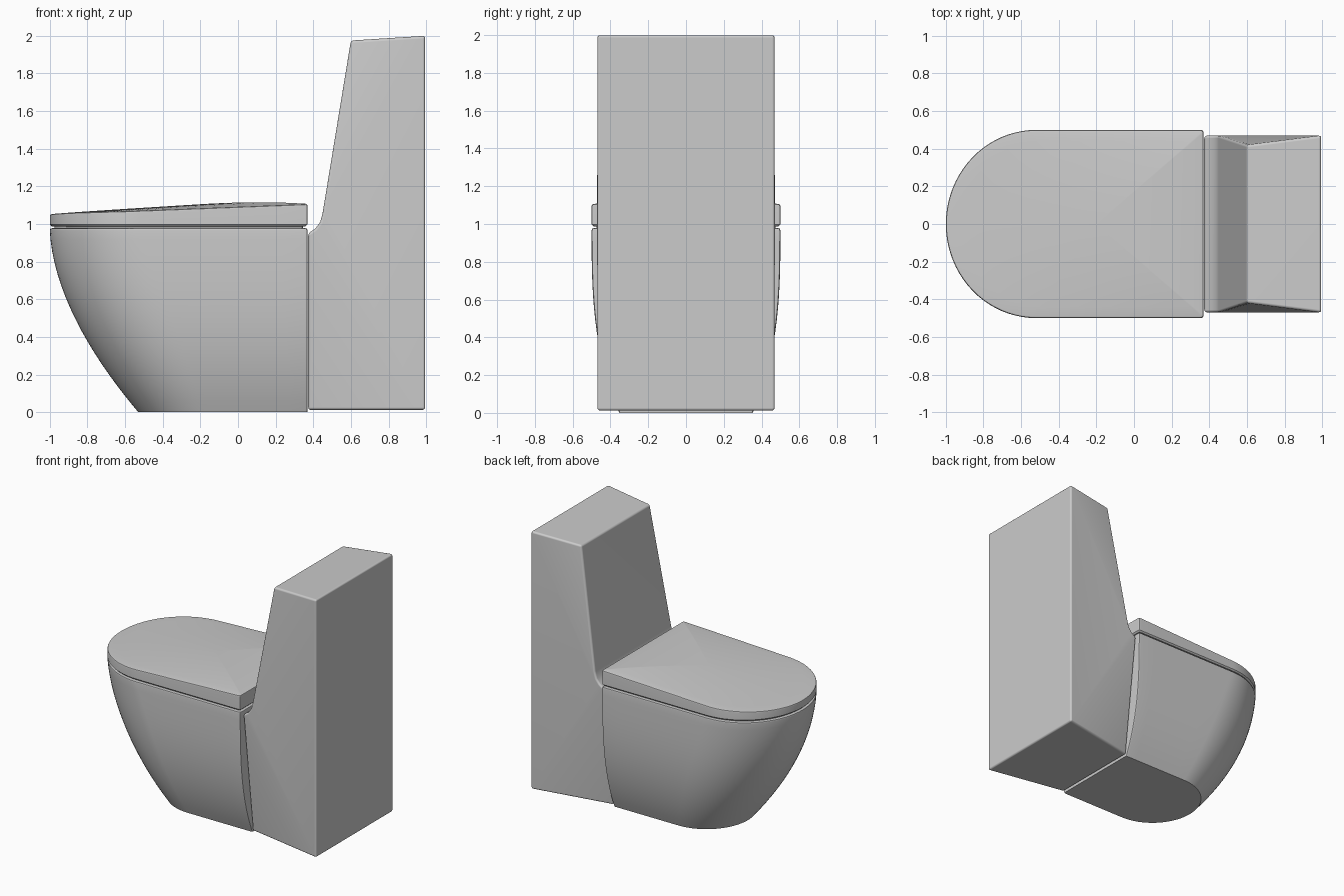
import bpy, bmesh, math

if "Cube" in bpy.data.objects:
    bpy.data.objects.remove(bpy.data.objects["Cube"])

BACK = 0.37


def outline(front, half, centre, back=BACK, r=0.012):
    """D-shaped loop: square back with small corners, elliptical front."""
    side = [(back, half - r), (back - r * 0.3, half - r * 0.3), (back - r, half)]
    side += [(back + (centre - back) * i / 6, half) for i in range(1, 6)]
    n = 20
    arc = [(centre - (centre - front) * math.sin(math.pi / 2 * i / n),
            half * math.cos(math.pi / 2 * i / n)) for i in range(n + 1)]
    pts = side + arc
    return pts + [(x, -y) for x, y in reversed(pts[:-1])]


def finish(name, bm, angle=35):
    bmesh.ops.recalc_face_normals(bm, faces=bm.faces)
    me = bpy.data.meshes.new(name)
    bm.to_mesh(me)
    bm.free()
    ob = bpy.data.objects.new(name, me)
    bpy.context.collection.objects.link(ob)
    bpy.ops.object.select_all(action='DESELECT')
    ob.select_set(True)
    bpy.context.view_layer.objects.active = ob
    bpy.ops.object.shade_smooth_by_angle(angle=math.radians(angle))
    wn = ob.modifiers.new("weighted_normals", 'WEIGHTED_NORMAL')
    wn.keep_sharp = True
    return ob


def loft(name, rings):
    """Skin equal-length loops of 3D points and cap both ends."""
    bm = bmesh.new()
    loops = [[bm.verts.new(p) for p in ring] for ring in rings]
    for a, b in zip(loops, loops[1:]):
        for i in range(len(a)):
            j = (i + 1) % len(a)
            bm.faces.new((a[i], a[j], b[j], b[i]))
    bm.faces.new(loops[0])
    bm.faces.new(loops[-1])
    return finish(name, bm)


# Bowl: D sections that widen and sweep forward towards the rim
RIM = 0.978
rings = []
levels = [RIM * i / 16 for i in range(16)] + [RIM - 0.012, RIM - 0.003, RIM]
insets = [0] * 17 + [0.003, 0.012]
for z, d in zip(levels, insets):
    t = 1 - z / RIM
    loop = outline(-1 + 0.47 * t ** 1.76 + d, 0.5 - 0.147 * t ** 2.9 - d,
                   -0.52 + 0.34 * t, BACK - d)
    rings.append([(x, y, z) for x, y in loop])
loft("bowl", rings)

# Seat spacer filling the shadow gap under the lid
gap = outline(-0.975, 0.475, -0.51, BACK - 0.025)
loft("seat", [[(x, y, z) for x, y in gap] for z in (0.965, 1.0)])


# Lid: sloping, crowned top that rises towards the back
def lid_top(x, y):
    u = (x + 1) / 1.37
    return 1.052 + 0.053 * u + 0.034 * u ** 0.8 * max(0, 1 - (y / 0.5) ** 2) if u > 0 else 1.052


rim = outline(-1, 0.5, -0.52)


def shrink(d):
    return outline(-1 + d, 0.5 - d, -0.52, BACK - d)


rings = [[(x, y, 0.988) for x, y in shrink(0.01)],
         [(x, y, 0.998) for x, y in rim],
         [(x, y, lid_top(x, y) - 0.01) for x, y in rim],
         [(x, y, lid_top(x, y) - 0.003) for x, y in shrink(0.003)],
         [(x, y, lid_top(x, y)) for x, y in shrink(0.01)]]
for s in (0.9, 0.78, 0.65, 0.5, 0.35, 0.2, 0.08, 0.01):
    pts = [(-0.2 + (x + 0.2) * s, y * s) for x, y in shrink(0.01)]
    rings.append([(x, y, lid_top(x, y)) for x, y in pts])
loft("lid", rings)

# Tank: side profile (x, half width, z) mirrored, sides folded into facets
prof = [(0.995, 0.47, 0.012), (0.373, 0.355, 0.012), (0.373, 0.47, 0.95),
        (0.41, 0.47, 0.975), (0.437, 0.47, 1.01), (0.45, 0.47, 1.06),
        (0.60, 0.42, 1.975), (0.995, 0.47, 2.0)]
bm = bmesh.new()
left, right = [[bm.verts.new((x, s * w, z)) for x, w, z in prof] for s in (-1, 1)]
for v in (left, right):
    bm.faces.new((v[0], v[1], v[2]))
    bm.faces.new((v[0], v[2], v[3], v[4], v[5], v[7]))
    bm.faces.new((v[5], v[6], v[7]))
for i in range(len(prof)):
    j = (i + 1) % len(prof)
    bm.faces.new((left[i], left[j], right[j], right[i]))
bmesh.ops.recalc_face_normals(bm, faces=bm.faces)
edges = [e for e in bm.edges if e.calc_face_angle_signed() > math.radians(35)]
bmesh.ops.bevel(bm, geom=edges, offset=0.014, segments=3, profile=0.5,
                affect='EDGES', clamp_overlap=True)
finish("tank", bm)
